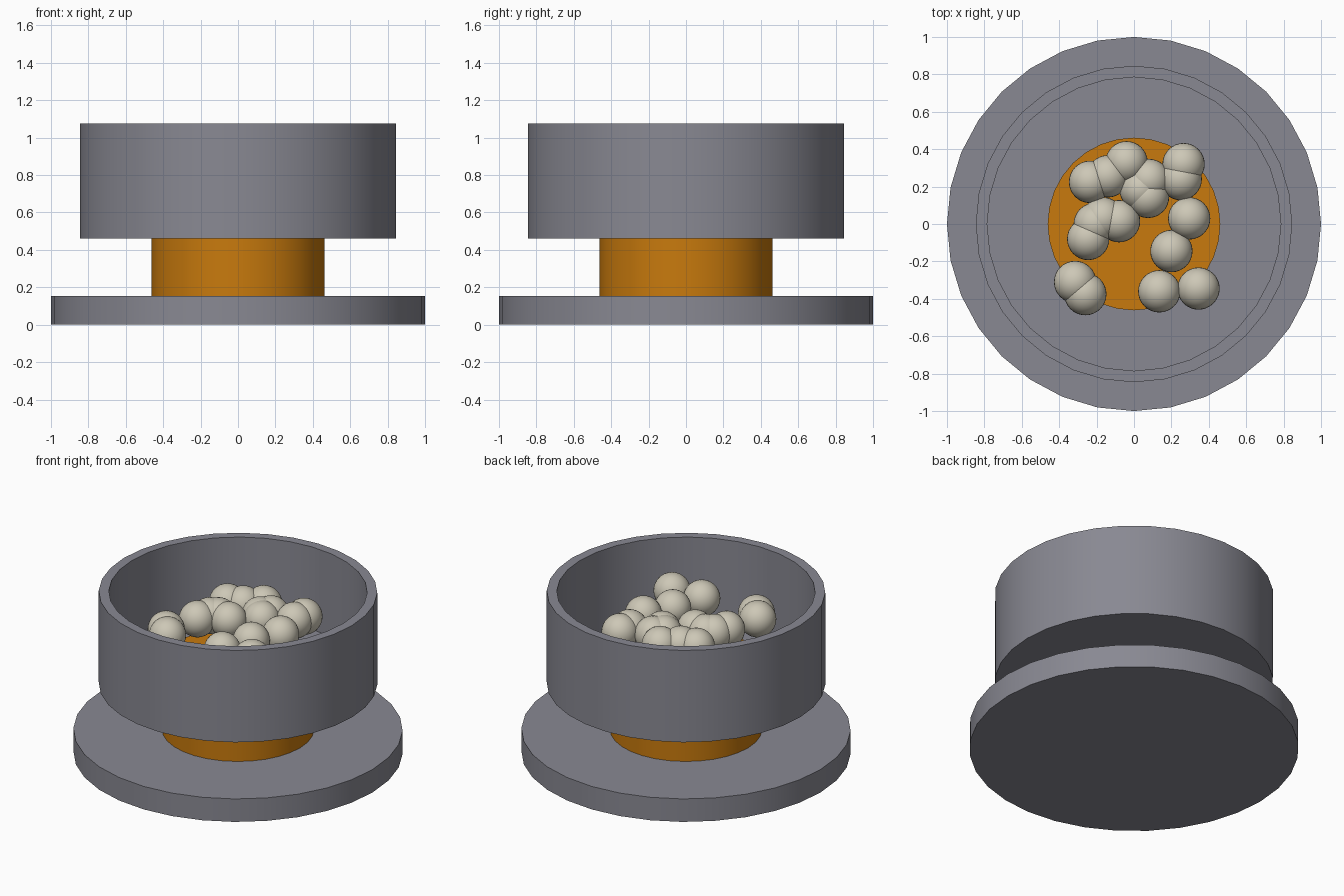
import bpy, bmesh, math

if "Cube" in bpy.data.objects:
    bpy.data.objects.remove(bpy.data.objects["Cube"], do_unlink=True)


def material(name, rgb):
    m = bpy.data.materials.new(name)
    m.use_nodes = True
    m.diffuse_color = (*rgb, 1)
    m.node_tree.nodes["Principled BSDF"].inputs["Base Color"].default_value = (*rgb, 1)
    return m


grey = material("slate grey", (0.25, 0.25, 0.29))
orange = material("amber orange", (0.58, 0.195, 0.004))
cream = material("pale cream", (0.61, 0.575, 0.47))


def finish(name, bm, mat):
    """Turn a bmesh into a shaded, coloured object."""
    bmesh.ops.recalc_face_normals(bm, faces=bm.faces)
    mesh = bpy.data.meshes.new(name)
    bm.to_mesh(mesh)
    bm.free()
    mesh.materials.append(mat)
    obj = bpy.data.objects.new(name, mesh)
    bpy.context.collection.objects.link(obj)
    bpy.ops.object.select_all(action="DESELECT")
    obj.select_set(True)
    bpy.context.view_layer.objects.active = obj
    bpy.ops.object.shade_smooth_by_angle(angle=math.radians(30))
    return obj


def lathe(name, profile, mat, sides=32):
    """Stack rings of (radius, height) and cap both ends."""
    bm = bmesh.new()
    rings = []
    for r, z in profile:
        rings.append([bm.verts.new((r * math.cos(math.tau * i / sides),
                                    r * math.sin(math.tau * i / sides), z))
                      for i in range(sides)])
    for a, b in zip(rings, rings[1:]):
        for i in range(sides):
            j = (i + 1) % sides
            bm.faces.new((a[i], a[j], b[j], b[i]))
    bm.faces.new(rings[0])
    bm.faces.new(rings[-1])
    return finish(name, bm, mat)


# Base plate, pedestal that pokes through the bowl floor, and open bowl
lathe("base_plate", [(1.0, 0.0), (1.0, 0.154)], grey)
lathe("pedestal", [(0.4615, 0.05), (0.4615, 0.615)], orange)
lathe("bowl", [(0.846, 0.4615), (0.846, 1.077), (0.785, 1.077), (0.785, 0.523)], grey)

# Balls scattered at one level inside the bowl
BALL_RADIUS, BALL_HEIGHT = 0.113, 0.86
ball_spots = [
    (-0.04, 0.33), (-0.14, 0.255), (-0.235, 0.225), (0.265, 0.32), (0.25, 0.24),
    (0.08, 0.235), (0.075, 0.145), (0.035, 0.185), (-0.165, 0.03), (-0.08, 0.015),
    (-0.21, 0.0), (-0.245, -0.08), (0.295, 0.03), (0.2, -0.145),
    (0.135, -0.36), (0.345, -0.345), (-0.315, -0.31), (-0.26, -0.375),
]
for n, (x, y) in enumerate(ball_spots, 1):
    bm = bmesh.new()
    bmesh.ops.create_uvsphere(bm, u_segments=32, v_segments=16, radius=BALL_RADIUS)
    ball = finish(f"ball_{n}", bm, cream)
    ball.location = (x, y, BALL_HEIGHT)
